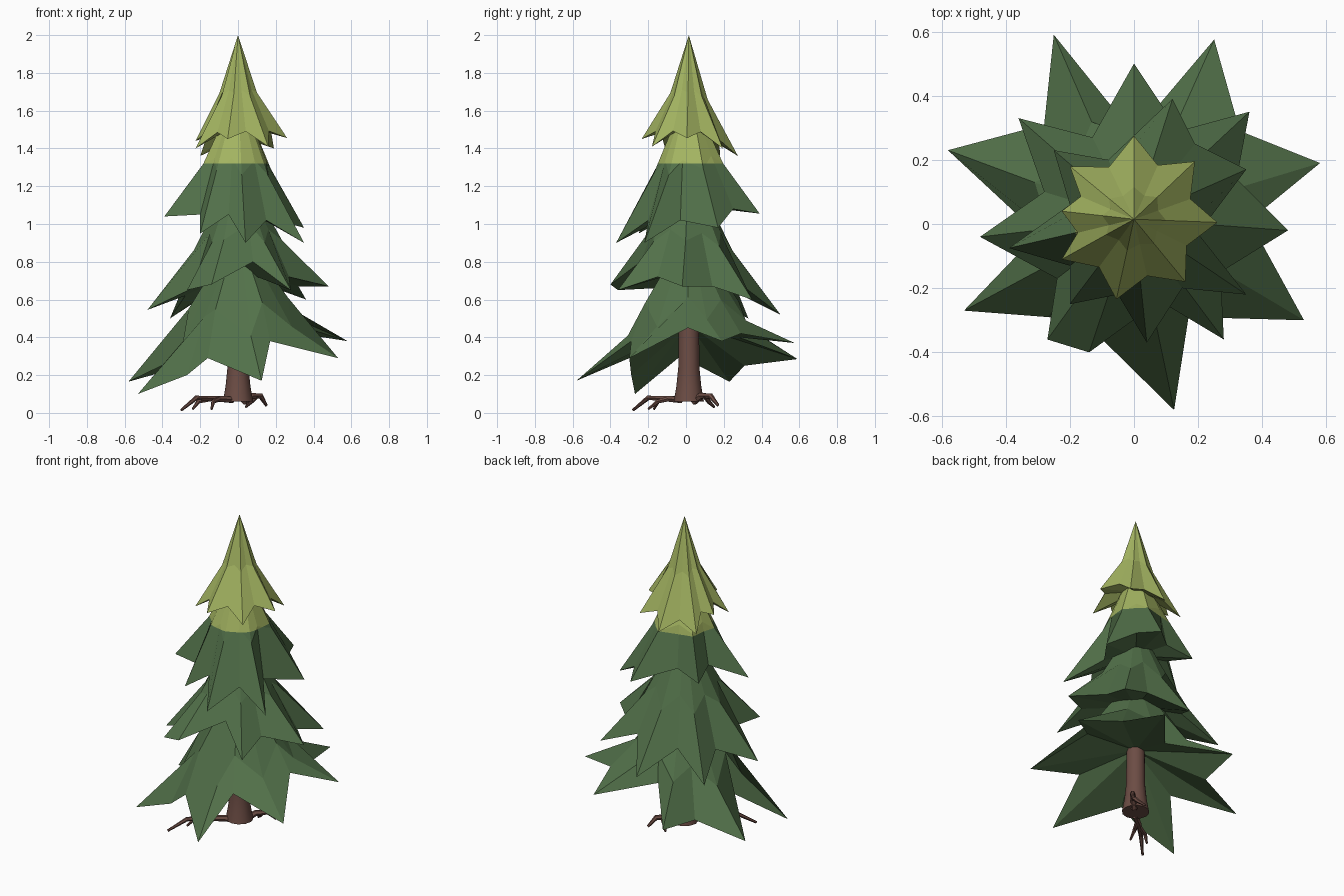
import bpy, bmesh, math
from mathutils import Vector

if "Cube" in bpy.data.objects:
    bpy.data.objects.remove(bpy.data.objects["Cube"])


def material(name, color):
    m = bpy.data.materials.new(name)
    m.diffuse_color = (*color, 1)
    m.use_nodes = True
    m.node_tree.nodes["Principled BSDF"].inputs["Base Color"].default_value = m.diffuse_color
    return m


DARK = material("dark green needles", (0.085, 0.165, 0.068))
LIGHT = material("light green needles", (0.37, 0.46, 0.12))
BARK = material("brown bark", (0.15, 0.073, 0.058))
CY = 0.015          # the tree axis sits slightly behind the origin
SNOWLINE = 1.32     # height where the needles turn light green


def finish(bm, name, mats):
    bmesh.ops.recalc_face_normals(bm, faces=bm.faces)
    me = bpy.data.meshes.new(name)
    bm.to_mesh(me)
    bm.free()
    for m in mats:
        me.materials.append(m)
    ob = bpy.data.objects.new(name, me)
    bpy.context.collection.objects.link(ob)
    return ob


def tier(name, rim, tip_r, mid_r, mid_z, apex_z, under_z, lift):
    """Star-shaped skirt: jagged rim, a kink ring, an apex, and a shallow underside."""
    bm = bmesh.new()
    mean = sum(p[2] for p in rim) / len(rim)
    outer, ring = [], []
    for x, y, z in rim:
        r = math.hypot(x, y - CY)
        is_tip = r > tip_r
        k = mid_r * (1 if is_tip else 0.8) / r
        zz = mid_z + 0.4 * (z - mean) + (0 if is_tip else lift)
        outer.append(bm.verts.new((x, y, z)))
        ring.append(bm.verts.new((x * k, CY + (y - CY) * k, zz)))
    apex = bm.verts.new((0, CY, apex_z))
    under = bm.verts.new((0, CY, under_z))
    n = len(rim)
    for i in range(n):
        j = (i + 1) % n
        bm.faces.new((outer[i], outer[j], ring[j], ring[i]))
        bm.faces.new((ring[i], ring[j], apex))
        bm.faces.new((outer[j], outer[i], under))
    # colour change as a clean horizontal cut
    bmesh.ops.bisect_plane(bm, geom=bm.verts[:] + bm.edges[:] + bm.faces[:],
                           plane_co=(0, 0, SNOWLINE), plane_no=(0, 0, 1))
    for f in bm.faces:
        f.material_index = int(f.calc_center_median().z > SNOWLINE)
    return finish(bm, name, (DARK, LIGHT))


# bottom branches
tier("bottom_branches", [
    (.58, .19, .38), (.33, .29, .42), (.25, .575, .37), (0, .28, .40),
    (-.25, .59, .285), (-.28, .31, .25), (-.58, .23, .165), (-.3, -.03, .30),
    (-.53, -.27, .10), (-.27, -.29, .20), (-.16, -.30, .29), (.125, -.58, .17),
    (.17, -.29, .38), (.53, -.30, .29), (.36, .01, .45)],
    0.5, 0.33, 0.46, 0.98, 0.47, 0.09)

# lower middle branches
tier("lower_middle_branches", [
    (.48, -.02, .67), (.32, .14, .67), (.36, .35, .60), (.14, .29, .68),
    (0, .50, .52), (-.13, .27, .65), (-.36, .33, .50), (-.28, .10, .62),
    (-.48, -.04, .545), (-.24, -.17, .66), (-.27, -.36, .65), (-.14, -.40, .68),
    (.08, -.24, .80), (.28, -.36, .65), (.27, -.15, .72)],
    0.37, 0.235, 0.90, 1.33, 0.76, 0.04)

# upper middle branches
tier("upper_middle_branches", [
    (.35, .17, .98), (.19, .25, 1.08), (.12, .39, 1.055), (-.08, .20, 1.12),
    (-.25, .23, 1.08), (-.20, .06, 1.12), (-.39, -.075, 1.04), (-.20, -.13, 1.05),
    (-.20, -.25, .95), (-.05, -.22, 1.05), (.04, -.37, .90), (.15, -.20, 1.02),
    (.35, -.22, .90), (.20, -.03, 1.02)],
    0.32, 0.19, 1.31, 1.72, 1.10, 0.03)

# top branches: a notch between every pair of tips
tips = [(.26, .005, 1.455), (.19, .195, 1.40), (0, .275, 1.36), (-.20, .18, 1.36),
        (-.225, .04, 1.44), (-.225, -.11, 1.40), (-.055, -.235, 1.45), (.16, -.18, 1.41)]
rim = []
for a, b in zip(tips, tips[1:] + tips[:1]):
    rim += [a, ((a[0] + b[0]) * .39, (a[1] + b[1]) * .39, (a[2] + b[2]) / 2 + .06)]
tier("top_branches", rim, 0.205, 0.1, 1.69, 2.0, 1.53, 0.0)


def tube(name, path, sides):
    """Tapered tube through (x, y, z, radius) points."""
    bm = bmesh.new()
    pts = [Vector(p[:3]) for p in path]
    rings = []
    for i, p in enumerate(pts):
        d = pts[min(i + 1, len(pts) - 1)] - pts[max(i - 1, 0)]
        q = d.to_track_quat('Z', 'Y')
        rings.append([bm.verts.new(p + q @ Vector((math.cos(t), math.sin(t), 0)) * path[i][3])
                      for t in (2 * math.pi * k / sides for k in range(sides))])
    for a, b in zip(rings, rings[1:]):
        for k in range(sides):
            m = (k + 1) % sides
            bm.faces.new((a[k], a[m], b[m], b[k]))
    bm.faces.new(rings[0])
    bm.faces.new(rings[-1])
    return finish(bm, name, (BARK,))


# trunk
trunk = tube("trunk", [(0, CY, .06, .08), (0, CY, .14, .066), (0, CY, .24, .056), (0, CY, .52, .054)], 12)
for p in trunk.data.polygons:
    p.use_smooth = len(p.vertices) == 4

# roots
tube("front_left_root", [(-.03, -.03, .07, .02), (-.12, -.10, .075, .016),
                         (-.22, -.20, .08, .013), (-.30, -.28, .015, .007)], 6)
tube("front_root_branch", [(-.10, -.09, .075, .014), (-.13, -.15, .06, .012), (-.14, -.20, .02, .006)], 6)
tube("left_root_branch", [(-.14, -.12, .075, .014), (-.21, -.15, .06, .012), (-.24, -.17, .02, .006)], 6)
tube("back_right_root", [(.03, .04, .06, .02), (.07, .08, .09, .018),
                         (.12, .13, .09, .015), (.15, .17, .04, .008)], 6)
tube("back_right_root_branch", [(.10, .10, .09, .014), (.07, .12, .06, .012), (.04, .15, .03, .006)], 6)
